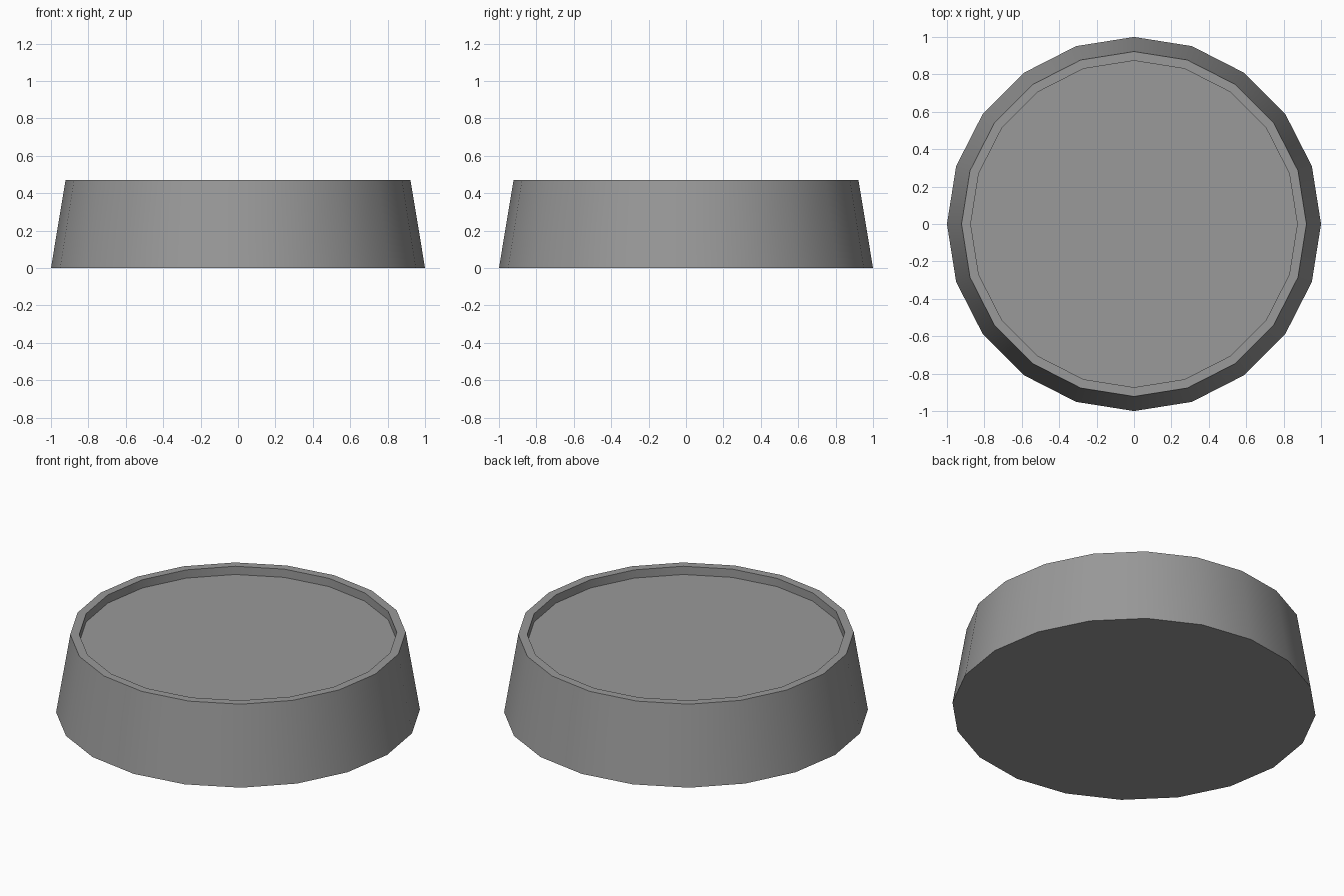
import bpy, bmesh
from math import cos, sin, radians, tau

if "Cube" in bpy.data.objects:
    bpy.data.objects.remove(bpy.data.objects["Cube"])

SIDES = 20
# Profile (radius, z): base edge, rim outside, rim inside, recessed floor
PROFILE = [(1.0, 0.0), (0.922, 0.47), (0.873, 0.47), (0.873, 0.42)]

# Tapered round dish: stack of rings, bridged and capped
bm = bmesh.new()
rings = [[bm.verts.new((r * cos(tau * i / SIDES), r * sin(tau * i / SIDES), z))
          for i in range(SIDES)] for r, z in PROFILE]
for low, high in zip(rings, rings[1:]):
    for i in range(SIDES):
        j = (i + 1) % SIDES
        bm.faces.new((low[i], low[j], high[j], high[i]))
bm.faces.new(rings[0][::-1])   # underside
bm.faces.new(rings[-1])        # recessed floor
bmesh.ops.recalc_face_normals(bm, faces=bm.faces)

mesh = bpy.data.meshes.new("tapered_dish")
bm.to_mesh(mesh)
bm.free()
dish = bpy.data.objects.new("tapered_dish", mesh)
bpy.context.collection.objects.link(dish)

# Dark grey finish
grey = bpy.data.materials.new("dark_grey")
grey.diffuse_color = (0.32, 0.32, 0.32, 1.0)
grey.use_nodes = True
grey.node_tree.nodes["Principled BSDF"].inputs["Base Color"].default_value = grey.diffuse_color
mesh.materials.append(grey)

# Smooth round walls, crisp rims
bpy.context.view_layer.objects.active = dish
dish.select_set(True)
bpy.ops.object.shade_smooth_by_angle(angle=radians(30))
